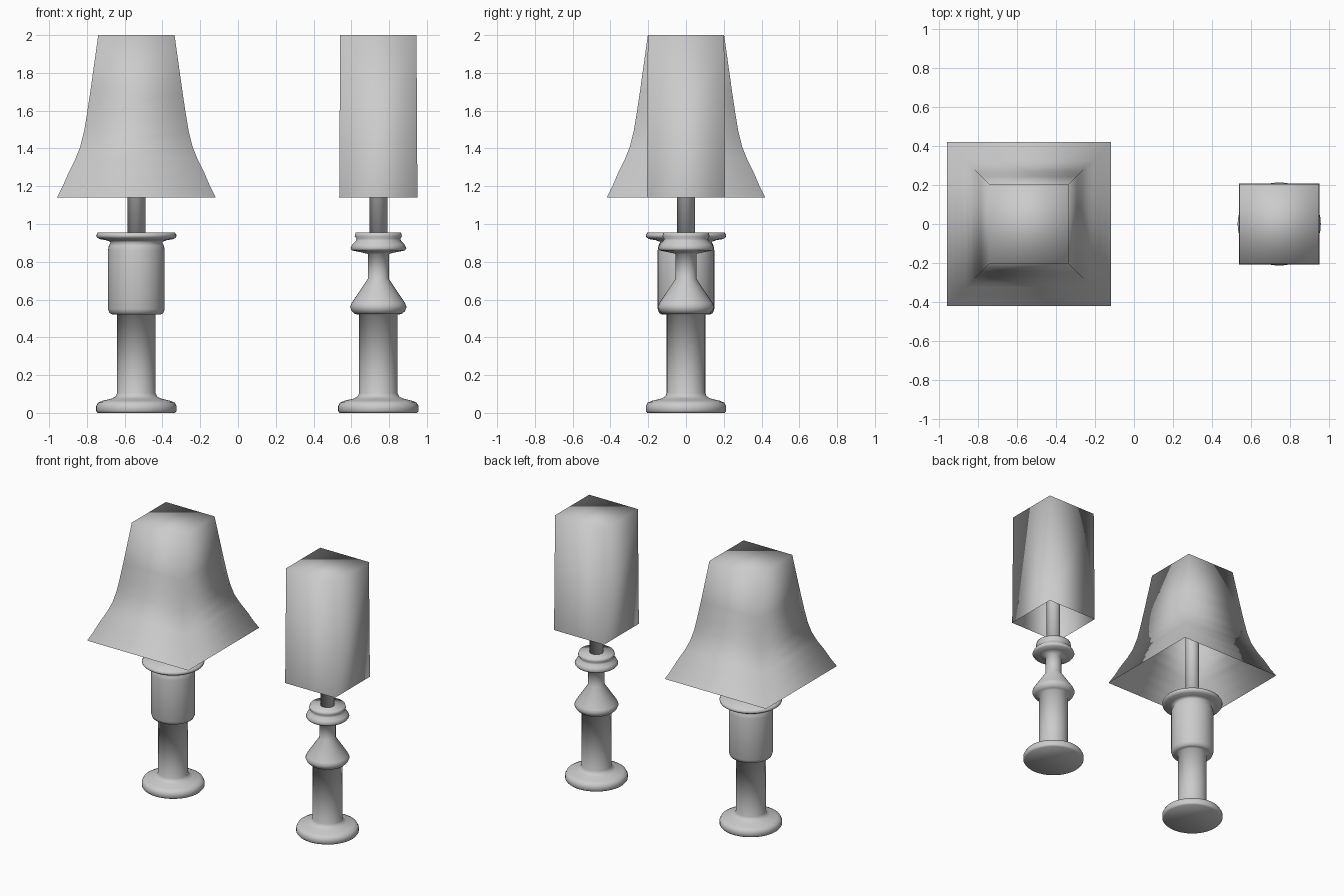
import bpy, bmesh, math

if "Cube" in bpy.data.objects:
    bpy.data.objects.remove(bpy.data.objects["Cube"])

grey = bpy.data.materials.new("light grey")
grey.diffuse_color = (0.6, 0.6, 0.6, 1)
grey.use_nodes = True
grey.node_tree.nodes["Principled BSDF"].inputs["Base Color"].default_value = grey.diffuse_color


def loft(name, x, profile, sides, turn=0.0, close_bottom=True):
    """Stack rings of (radius, z) and cap the ends."""
    bm = bmesh.new()
    rings = []
    for r, z in profile:
        ring = []
        for i in range(sides):
            a = turn + 2 * math.pi * i / sides
            ring.append(bm.verts.new((r * math.cos(a), r * math.sin(a), z)))
        rings.append(ring)
    for lo, hi in zip(rings, rings[1:]):
        for i in range(sides):
            j = (i + 1) % sides
            bm.faces.new((lo[i], lo[j], hi[j], hi[i]))
    bm.faces.new(rings[-1])
    if close_bottom:
        bm.faces.new(rings[0][::-1])
    for f in bm.faces:
        f.smooth = True
    me = bpy.data.meshes.new(name)
    bm.to_mesh(me)
    bm.free()
    me.materials.append(grey)
    ob = bpy.data.objects.new(name, me)
    ob.location.x = x
    bpy.context.collection.objects.link(ob)
    return ob


def square_shade(name, x, profile):
    """Four-sided shade, open below; profile gives half widths."""
    return loft(name, x, [(h * math.sqrt(2), z) for h, z in profile],
                4, math.pi / 4, close_bottom=False)


# Shared foot and column profile
foot = [(0.205, 0), (0.213, 0.01), (0.213, 0.035), (0.203, 0.054),
        (0.18, 0.064), (0.13, 0.076), (0.11, 0.087), (0.102, 0.105), (0.102, 0.52)]

# Upper body: straight drum with a wide dish
drum = [(0.125, 0.52), (0.142, 0.528), (0.15, 0.55), (0.15, 0.86), (0.146, 0.885),
        (0.136, 0.905), (0.16, 0.914), (0.195, 0.92), (0.21, 0.93),
        (0.213, 0.94), (0.205, 0.954)]

# Upper body: cone, narrow neck and small cup
cone = [(0.125, 0.524), (0.14, 0.538), (0.15, 0.56), (0.142, 0.58), (0.056, 0.71),
        (0.056, 0.842), (0.1, 0.852), (0.14, 0.86), (0.148, 0.872), (0.138, 0.893),
        (0.12, 0.91), (0.116, 0.922), (0.125, 0.935), (0.12, 0.954)]

pole = [(0.048, 0.94), (0.048, 1.97)]

for side, x, body in (("left", -0.538, drum), ("right", 0.743, cone)):
    loft(side + "_lamp_base", x, foot + body, 40)
    loft(side + "_lamp_pole", x, pole, 24)

# Flared shade and nearly straight shade
square_shade("left_flared_shade", -0.538,
             [(0.42, 1.14), (0.39, 1.2), (0.36, 1.27), (0.325, 1.34), (0.297, 1.41),
              (0.277, 1.49), (0.262, 1.58), (0.244, 1.7), (0.202, 2.0)])
square_shade("right_straight_shade", 0.743, [(0.207, 1.14), (0.202, 2.0)])
